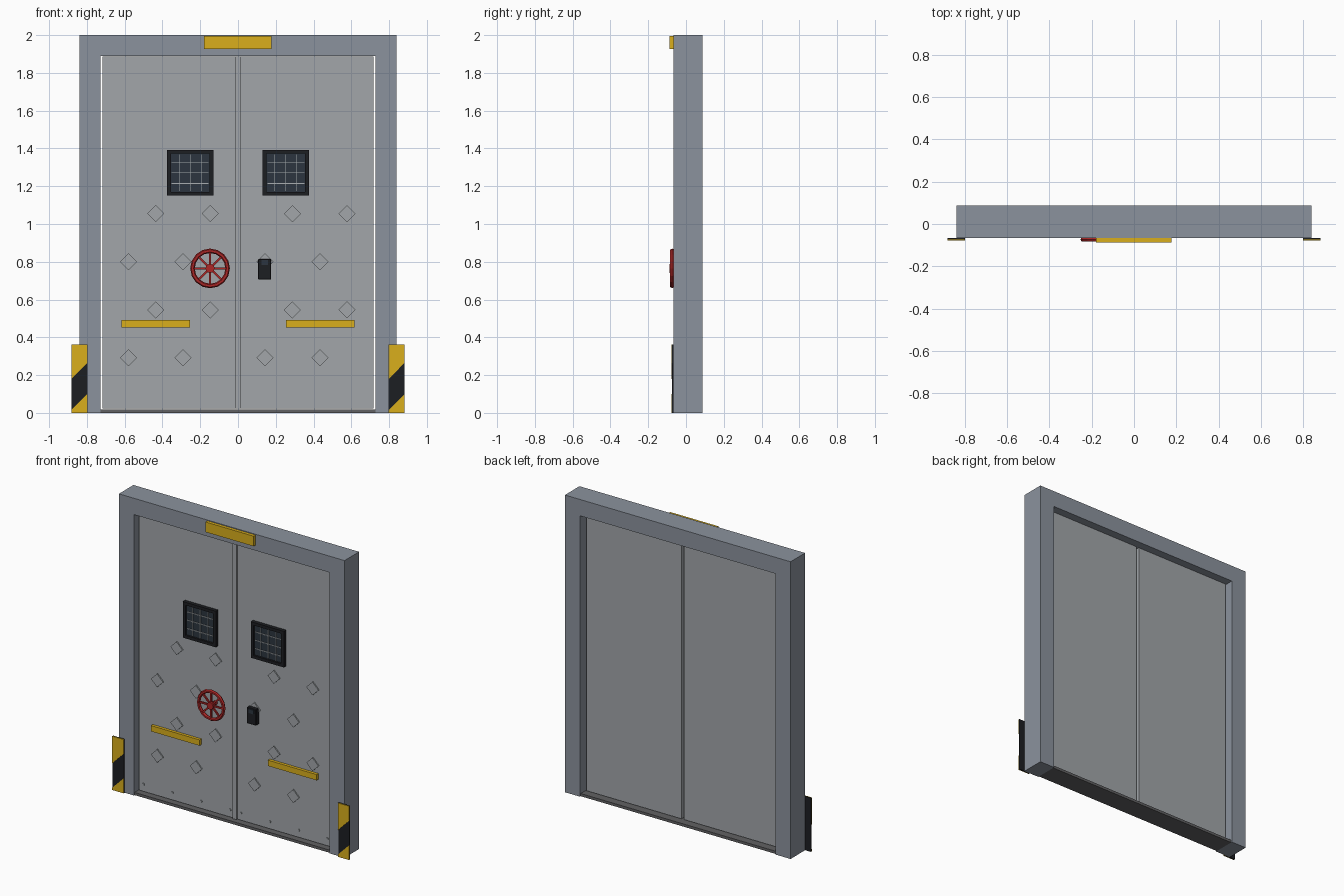
import bpy, bmesh, math
from mathutils import Matrix, Vector

if "Cube" in bpy.data.objects:
    bpy.data.objects.remove(bpy.data.objects["Cube"])


def mat(name, r, g, b):
    m = bpy.data.materials.new(name)
    m.diffuse_color = (r, g, b, 1)
    m.use_nodes = True
    m.node_tree.nodes["Principled BSDF"].inputs["Base Color"].default_value = m.diffuse_color
    return m


YELLOW = mat("yellow", 0.70, 0.43, 0.012)
BLACK = mat("black", 0.012, 0.013, 0.016)
GLASS = mat("dark_glass", 0.025, 0.035, 0.05)
RED = mat("red", 0.42, 0.02, 0.02)
FRAME = mat("frame_grey", 0.26, 0.29, 0.34)
LEAF = mat("leaf_grey", 0.36, 0.38, 0.40)
DARK = mat("dark_grey", 0.12, 0.12, 0.125)
WIRE = mat("wire_grey", 0.4, 0.43, 0.45)

LEAF_Y = -0.025      # front face of the door leaves
FRAME_Y = -0.067     # front face of the frame


def finish(name, bm, material, bevel=0):
    bmesh.ops.recalc_face_normals(bm, faces=bm.faces)
    me = bpy.data.meshes.new(name)
    bm.to_mesh(me)
    bm.free()
    ob = bpy.data.objects.new(name, me)
    bpy.context.collection.objects.link(ob)
    if material:
        me.materials.append(material)
    if bevel:
        b = ob.modifiers.new("bevel", 'BEVEL')
        b.width, b.segments = bevel, 1
    return ob


def add_box(bm, x0, x1, y0, y1, z0, z1):
    m = Matrix.Translation(((x0 + x1) / 2, (y0 + y1) / 2, (z0 + z1) / 2)) @ \
        Matrix.Diagonal((x1 - x0, y1 - y0, z1 - z0, 1))
    bmesh.ops.create_cube(bm, size=1, matrix=m)


def box(name, x0, x1, y0, y1, z0, z1, material=None, bevel=0):
    bm = bmesh.new()
    add_box(bm, x0, x1, y0, y1, z0, z1)
    return finish(name, bm, material, bevel)


def plate(name, pts, y0, y1, material=None, bevel=0):
    """Extrude an (x, z) outline from y0 to y1."""
    bm = bmesh.new()
    f = bm.faces.new([bm.verts.new((x, y0, z)) for x, z in pts])
    ex = bmesh.ops.extrude_face_region(bm, geom=[f])
    bmesh.ops.translate(bm, vec=(0, y1 - y0, 0),
                        verts=[v for v in ex["geom"] if isinstance(v, bmesh.types.BMVert)])
    return finish(name, bm, material, bevel)


def add_disc(bm, x, z, r, y0, y1, sides, r_front=None):
    m = Matrix.Translation((x, (y0 + y1) / 2, z)) @ Matrix.Rotation(math.pi / 2, 4, 'X')
    bmesh.ops.create_cone(bm, cap_ends=True, segments=sides, radius1=r,
                          radius2=r if r_front is None else r_front, depth=y1 - y0, matrix=m)


# Frame and threshold
plate("door_frame", [(-0.84, 0), (-0.728, 0), (-0.728, 1.89), (0.728, 1.89),
                     (0.728, 0), (0.84, 0), (0.84, 2), (-0.84, 2)], FRAME_Y, 0.088, FRAME)
box("threshold", -0.728, 0.728, -0.06, 0.08, 0, 0.018, DARK)
box("header_sign", -0.18, 0.178, -0.088, FRAME_Y, 1.927, 1.995, YELLOW)

# Door leaves with windows, bars, diamond plates and rivets
diamond_x = {-1: ((-0.435, -0.147), (-0.58, -0.291)), 1: ((0.288, 0.577), (0.143, 0.433))}
for s, side in ((-1, "left"), (1, "right")):
    def span(a, b):
        return (a, b) if s > 0 else (-b, -a)

    box(side + "_leaf", *span(0.01, 0.718), LEAF_Y, 0.035, 0.023, 1.888, LEAF)
    box(side + "_yellow_bar", *span(0.255, 0.617), LEAF_Y - 0.02, LEAF_Y, 0.453, 0.492, YELLOW)

    # window surround made of four bars around the glass
    bm = bmesh.new()
    yf = LEAF_Y - 0.025
    for a, b, z0, z1 in ((0.13, 0.15, 1.15, 1.393), (0.356, 0.376, 1.15, 1.393),
                         (0.15, 0.356, 1.15, 1.17), (0.15, 0.356, 1.373, 1.393)):
        add_box(bm, *span(a, b), yf, LEAF_Y, z0, z1)
    finish(side + "_window_frame", bm, BLACK)
    box(side + "_window_glass", *span(0.148, 0.358), LEAF_Y - 0.012, LEAF_Y, 1.168, 1.375, GLASS)
    bm = bmesh.new()
    for k in (-1, 0, 1):
        c = 0.253 + 0.058 * k
        add_box(bm, *span(c - 0.002, c + 0.002), LEAF_Y - 0.018, LEAF_Y - 0.012, 1.175, 1.368)
        c = 1.271 + 0.056 * k
        add_box(bm, *span(0.155, 0.351), LEAF_Y - 0.018, LEAF_Y - 0.012, c - 0.002, c + 0.002)
    finish(side + "_window_wires", bm, WIRE)

    # staggered diamond plates
    bm = bmesh.new()
    for row, z in enumerate((1.055, 0.80, 0.545, 0.292)):
        for x in diamond_x[s][row % 2]:
            add_disc(bm, x, z, 0.045, LEAF_Y - 0.008, LEAF_Y, 4)
    finish(side + "_diamond_plates", bm, LEAF)

    # kick rivets
    bm = bmesh.new()
    for k in range(4):
        add_disc(bm, s * (0.04 + 0.215 * k), 0.072, 0.008, LEAF_Y - 0.006, LEAF_Y, 8)
    finish(side + "_rivets", bm, LEAF)

    # hazard plate: black backing with yellow diagonal stripes
    x0, x1 = span(0.798, 0.882)
    box(side + "_hazard_backing", x0, x1, -0.073, FRAME_Y, 0, 0.362, BLACK)
    plate(side + "_hazard_upper_stripe", [(x0, 0.18), (x1, 0.265), (x1, 0.362), (x0, 0.362)],
          -0.078, -0.073, YELLOW)
    plate(side + "_hazard_lower_stripe", [(x0, 0), (x1, 0), (x1, 0.1), (x0, 0.015)],
          -0.078, -0.073, YELLOW)

# Meeting strip between the leaves
box("meeting_strip", -0.015, 0.012, LEAF_Y - 0.01, LEAF_Y + 0.008, 0.023, 1.888, LEAF)

# Handwheel: rim, spokes, hub and shaft
WX, WZ, WY = -0.148, 0.765, -0.073
bm = bmesh.new()
N, M, R, T = 16, 6, 0.093, 0.012
rings = []
for i in range(N):
    a = 2 * math.pi * i / N
    ring = []
    for j in range(M):
        b = 2 * math.pi * j / M
        r = R + T * math.cos(b)
        ring.append(bm.verts.new((WX + r * math.cos(a), WY + T * math.sin(b), WZ + r * math.sin(a))))
    rings.append(ring)
for i in range(N):
    p, q = rings[i], rings[(i + 1) % N]
    for j in range(M):
        k = (j + 1) % M
        bm.faces.new((p[j], q[j], q[k], p[k]))
finish("wheel_rim", bm, RED)
bm = bmesh.new()
for i in range(4):
    m = Matrix.Translation((WX, WY, WZ)) @ Matrix.Rotation(math.pi / 4 * i, 4, 'Y') @ \
        Matrix.Diagonal((2 * R, 0.01, 0.011, 1))
    bmesh.ops.create_cube(bm, size=1, matrix=m)
finish("wheel_spokes", bm, RED)
bm = bmesh.new()
add_disc(bm, WX, WZ, 0.024, -0.088, -0.06, 12)
add_disc(bm, WX, WZ, 0.014, -0.06, LEAF_Y, 12)
finish("wheel_hub", bm, RED)

# Lock box on the right leaf
box("lock_box", 0.106, 0.176, -0.06, LEAF_Y, 0.707, 0.815, BLACK, 0.003)
box("lock_display", 0.124, 0.160, -0.065, -0.06, 0.782, 0.81, GLASS)
